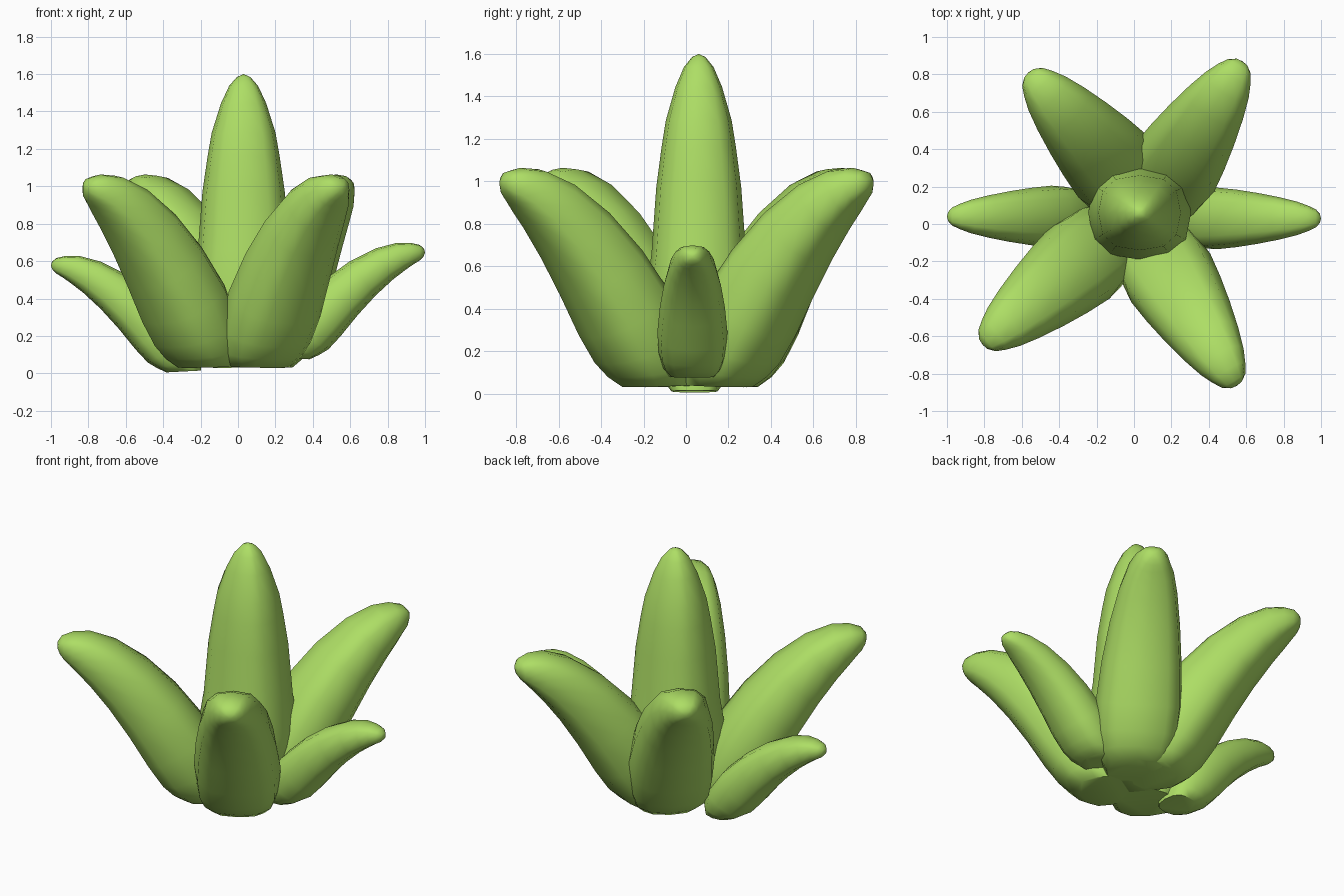
import bpy, bmesh, math
from mathutils import Vector

if "Cube" in bpy.data.objects:
    bpy.data.objects.remove(bpy.data.objects["Cube"])

green = bpy.data.materials.new("leaf green")
green.diffuse_color = (0.42, 0.73, 0.13, 1)
green.use_nodes = True
green.node_tree.nodes["Principled BSDF"].inputs["Base Color"].default_value = green.diffuse_color

SIDES = 12
# (position along the leaf, relative girth)
SHAPE = [(0, .66), (.05, .85), (.13, .96), (.25, 1), (.4, .93), (.55, .82),
         (.7, .68), (.82, .54), (.9, .41), (.96, .29), (.99, .15)]
CENTRE_SHAPE = [(0, .55), (.06, .75), (.16, .95), (.27, 1), (.4, .89), (.6, .8),
                (.72, .7), (.8, .62), (.9, .44), (.96, .28), (.99, .13)]


def bezier(p, t):
    u = 1 - t
    c = (u**3, 3*u*u*t, 3*u*t*t, t**3)
    d = (-3*u*u, 3*u*u - 6*u*t, 6*u*t - 3*t*t, 3*t*t)
    pos = [sum(k*q[i] for k, q in zip(c, p)) for i in (0, 1)]
    tan = [sum(k*q[i] for k, q in zip(d, p)) for i in (0, 1)]
    return pos, tan


def boxy(v):
    """Square off the oval section a little."""
    return math.copysign(abs(v)**.77, v)


def leaf(name, x, y, angle, path, width, thick, dz=0.0, shape=SHAPE):
    """Sweep an oval section along a curve (distance outward, height) ending above x, y."""
    a = math.radians(angle)
    out, side, up = Vector((math.cos(a), math.sin(a), 0)), Vector((-math.sin(a), math.cos(a), 0)), Vector((0, 0, 1))
    origin = Vector((x, y, dz))
    bm = bmesh.new()
    rings = []
    for t, g in shape:
        (r, z), (dr, dh) = bezier(path, t)
        # level cut at the base, square to the curve further up
        n = out.lerp((out*dh - up*dr).normalized(), min(1, .1 + t/.2)).normalized()
        c = origin + out*r + up*z
        rings.append([bm.verts.new(c + side*(boxy(math.cos(k))*width*g) + n*(boxy(math.sin(k))*thick*g))
                      for k in (2*math.pi*i/SIDES for i in range(SIDES))])
    for lo, hi in zip(rings, rings[1:]):
        for i in range(SIDES):
            j = (i + 1) % SIDES
            bm.faces.new((lo[i], lo[j], hi[j], hi[i]))
    # blunt base and pointed tip
    bm.faces.new(rings[0])
    end = bm.verts.new(origin + out*path[3][0] + up*path[3][1])
    for i in range(SIDES):
        bm.faces.new((rings[-1][i], rings[-1][(i + 1) % SIDES], end))
    bmesh.ops.recalc_face_normals(bm, faces=bm.faces[:])
    me = bpy.data.meshes.new(name)
    bm.to_mesh(me)
    bm.free()
    me.materials.append(green)
    ob = bpy.data.objects.new(name, me)
    bpy.context.collection.objects.link(ob)
    bpy.ops.object.select_all(action='DESELECT')
    ob.select_set(True)
    bpy.context.view_layer.objects.active = ob
    bpy.ops.object.shade_smooth_by_angle(angle=math.radians(60))


# upright centre leaf
leaf("centre_leaf", 0.03, 0.06, 0, [(0, .04), (0, .55), (0, 1.08), (0, 1.6)], .25, .275, shape=CENTRE_SHAPE)

# four large spreading leaves, placed by their tips
big = [(-.85, .035), (-.67, .47), (-.25, 1.03), (0, .98)]
for name, x, y, ang in [("front_right_leaf", .55, -.865, -58.5), ("front_left_leaf", -.81, -.645, 220),
                        ("back_left_leaf", -.565, .81, 132), ("back_right_leaf", .58, .87, 57.5)]:
    leaf(name, x, y, ang, big, .248, .215)

# two small low side leaves
small = [(-.71, .08), (-.54, .36), (-.22, .665), (0, .645)]
leaf("right_small_leaf", 1.0, .03, 0, small, .165, .14)
leaf("left_small_leaf", -1.0, .04, 180, small, .165, .14, -.07)
